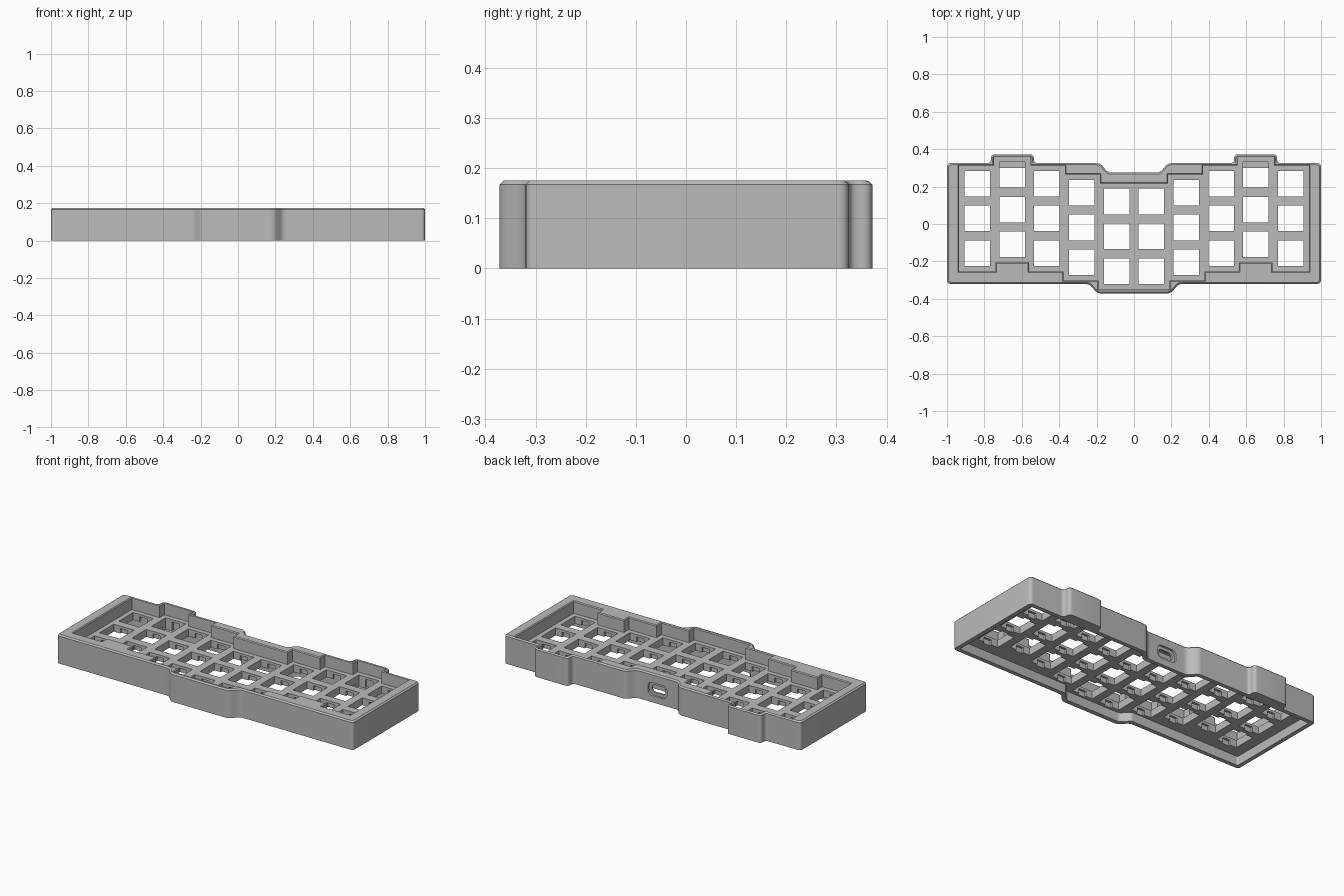
import bpy, bmesh, math
from mathutils import Vector

cube = bpy.data.objects.get("Cube")
if cube:
    bpy.data.objects.remove(cube, do_unlink=True)

HEIGHT, PLATE_TOP, PLATE_BOTTOM = 0.175, 0.10, 0.055
PITCH, HOLE, CELL = 0.1862, 0.137, 0.097
# middle-row height of each key column, from the centre outwards
COLUMNS = [-0.066, -0.019, 0.03, 0.077, 0.03]

grey = bpy.data.materials.new("case grey")
grey.use_nodes = True
grey.diffuse_color = (0.5, 0.5, 0.5, 1)
grey.node_tree.nodes["Principled BSDF"].inputs["Base Color"].default_value = (0.5, 0.5, 0.5, 1)


def mirrored(half):
    """Close a right-hand half outline (front to back) with its mirror image."""
    return half + [(-x, y) for x, y in reversed(half)]


def offset(points, d):
    """Grow a counter-clockwise outline by d with mitred corners."""
    out = []
    for i, p in enumerate(points):
        p = Vector(p)
        a = (p - Vector(points[i - 1])).normalized()
        b = (Vector(points[(i + 1) % len(points)]) - p).normalized()
        na, nb = Vector((a.y, -a.x)), Vector((b.y, -b.x))
        out.append(p + (na + nb) * d / (1 + na.dot(nb)))
    return out


def rounded(points, r, steps=5):
    """Round every corner of an outline."""
    out = []
    for i, p in enumerate(points):
        p = Vector(p)
        a = Vector(points[i - 1]) - p
        b = Vector(points[(i + 1) % len(points)]) - p
        cut = min(r, a.length * 0.45, b.length * 0.45)
        start, end = p + a.normalized() * cut, p + b.normalized() * cut
        for k in range(steps + 1):
            t = k / steps
            out.append(start * (1 - t) ** 2 + p * 2 * t * (1 - t) + end * t * t)
    return out


def loft(name, layers):
    """Solid through stacked outlines given as (outline, z)."""
    bm = bmesh.new()
    rings = [[bm.verts.new((x, y, z)) for x, y in pts] for pts, z in layers]
    bm.faces.new(rings[0][::-1])
    bm.faces.new(rings[-1])
    for low, high in zip(rings, rings[1:]):
        for i in range(len(low)):
            j = (i + 1) % len(low)
            bm.faces.new((low[i], low[j], high[j], high[i]))
    return finish(name, bm)


def boxes(name, items):
    """One object of separate boxes given as (centre, size)."""
    bm = bmesh.new()
    for centre, size in items:
        verts = bmesh.ops.create_cube(bm, size=1)["verts"]
        bmesh.ops.scale(bm, vec=size, verts=verts)
        bmesh.ops.translate(bm, vec=centre, verts=verts)
    return finish(name, bm)


def finish(name, bm):
    bmesh.ops.recalc_face_normals(bm, faces=bm.faces)
    mesh = bpy.data.meshes.new(name)
    bm.to_mesh(mesh)
    bm.free()
    mesh.materials.append(grey)
    ob = bpy.data.objects.new(name, mesh)
    bpy.context.collection.objects.link(ob)
    return ob


def cut(target, cutter):
    """Subtract a cutter and discard it."""
    cutter.hide_render = True
    mod = target.modifiers.new("cut", 'BOOLEAN')
    mod.operation, mod.solver, mod.object = 'DIFFERENCE', 'EXACT', cutter
    bpy.context.view_layer.objects.active = target
    bpy.ops.object.modifier_apply(modifier=mod.name)
    bpy.data.objects.remove(cutter, do_unlink=True)


def slot(name, width, height, y0, y1, z):
    """Rounded slot running along y."""
    w, h = width / 2, height / 2
    pts = rounded([(-w, -h), (w, -h), (w, h), (-w, h)], h * 0.95, 8)
    ob = loft(name, [(pts, -y1), (pts, -y0)])
    for v in ob.data.vertices:
        x, up, depth = v.co
        v.co = (x, -depth, z + up)
    return ob


# Outer shell with a chamfered top edge
outline = mirrored([(0.195, -0.372), (0.24, -0.32), (1.0, -0.32), (1.0, 0.325),
                    (0.765, 0.325), (0.765, 0.372), (0.535, 0.372),
                    (0.535, 0.325), (0.18, 0.325), (0.14, 0.275)])
case = loft("keyboard_case", [(rounded(outline, 0.022), 0),
                              (rounded(outline, 0.022), HEIGHT - 0.008),
                              (rounded(offset(outline, -0.008), 0.02), HEIGHT)])

# Stepped key well following the staggered columns
front, back = [], []
for i, cy in enumerate(COLUMNS):
    left = max(0, i * PITCH)
    right = (i + 1) * PITCH
    # the taller neighbour keeps the full clearance around its keys
    gap = CELL - PITCH / 2
    for pts, sign in ((front, -1), (back, 1)):
        edge = cy + sign * (PITCH + CELL)
        if i:
            prev = COLUMNS[i - 1]
            left_s = left - gap if sign * (cy - prev) > 0 else left + gap
        if i:
            pts[-1] = (left_s, pts[-1][1])
            pts.append((left_s, edge))
        pts.append((right + (gap if i == 4 else 0), edge))
well = mirrored(front + back[::-1])
cut(case, loft("well_cutter", [(well, PLATE_TOP), (well, HEIGHT - 0.005),
                               (offset(well, 0.01), HEIGHT + 0.005)]))

# Hollow underside below the key plate
cavity = mirrored([(0.185, -0.345), (0.23, -0.295), (0.975, -0.295), (0.975, 0.3),
                   (0.195, 0.3), (0.15, 0.25)])
cavity = rounded(cavity, 0.012)
cut(case, loft("underside_cutter", [(cavity, -0.05), (cavity, PLATE_BOTTOM)]))

# Key holes with clip notches in their front and back walls
keys = [(s * (i + 0.5) * PITCH, cy + row * PITCH)
        for i, cy in enumerate(COLUMNS) for s in (-1, 1) for row in (-1, 0, 1)]
cut(case, boxes("hole_cutter", [((x, y, 0.08), (HOLE, HOLE, 0.1)) for x, y in keys]))
cut(case, boxes("notch_cutter", [((x, y, 0.06), (0.05, HOLE + 0.026, 0.05))
                                 for x, y in keys]))

# Cable port in the back wall with a recess around it and a pocket behind
cut(case, boxes("pocket_cutter", [((0, 0.235, 0.05), (0.18, 0.034, 0.13))]))
cut(case, slot("port_cutter", 0.092, 0.045, 0.225, 0.3, 0.08))
cut(case, slot("port_recess_cutter", 0.13, 0.08, 0.262, 0.3, 0.08))

# Smooth the rounded corners, keep the rest crisp
bpy.ops.object.select_all(action='DESELECT')
case.select_set(True)
bpy.context.view_layer.objects.active = case
bpy.ops.object.shade_smooth_by_angle(angle=math.radians(30))
